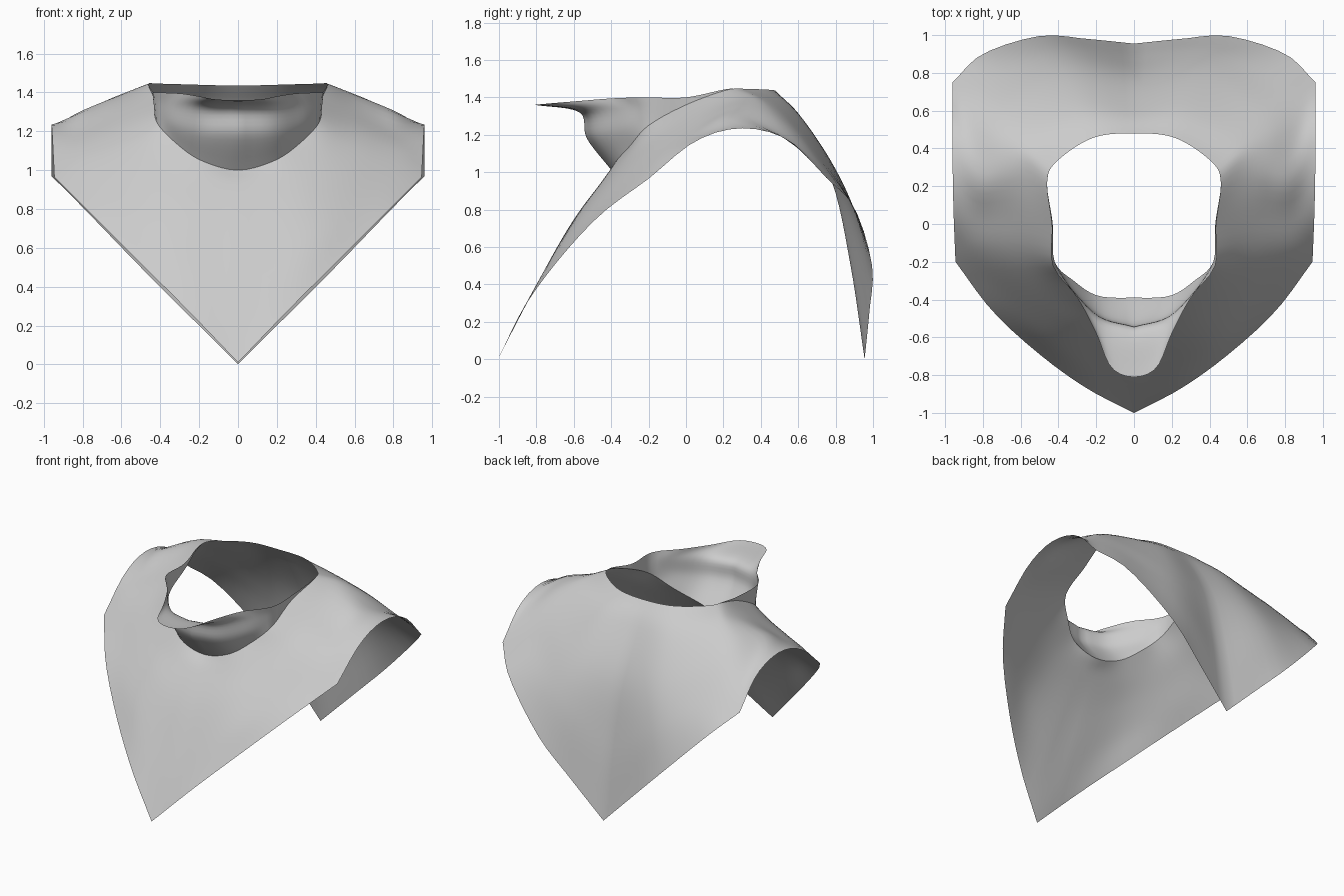
import bpy
import bmesh
from mathutils import Vector

cube = bpy.data.objects.get("Cube")
if cube:
    bpy.data.objects.remove(cube, do_unlink=True)

# One plain cloth colour
cloth = bpy.data.materials.new("light grey cloth")
cloth.use_nodes = True
cloth.diffuse_color = (0.6, 0.6, 0.6, 1)
cloth.node_tree.nodes["Principled BSDF"].inputs["Base Color"].default_value = cloth.diffuse_color

STEPS_AROUND = 14   # samples in each section of a guide curve
STEPS_DOWN = 6      # samples between neighbouring guide curves


def spline_point(points, t):
    """Point on a smooth curve; the first and last points only steer it."""
    spans = len(points) - 3
    i = min(int(t * spans), spans - 1)
    u = t * spans - i
    a, b, c, d = points[i:i + 4]
    return 0.5 * (2 * b + (c - a) * u + (2 * a - 5 * b + 4 * c - d) * u * u
                  + (3 * b - a - 3 * c + d) * u ** 3)


def mirrored(p):
    return Vector((-p.x, p.y, p.z))


def guide(sections, sharp=False, rounded=False):
    """Sample the front, shoulder and back sections of a half loop."""
    sections = [[Vector(p) for p in s] for s in sections]
    samples = []
    for k, s in enumerate(sections):
        before, after = 2 * s[0] - s[1], 2 * s[-1] - s[-2]
        if k > 0 and not sharp:
            before = sections[k - 1][-2]
        if k < len(sections) - 1 and not sharp:
            after = sections[k + 1][1]
        if rounded and k == 0:
            before = mirrored(s[1])
        if rounded and k == len(sections) - 1:
            after = mirrored(s[-2])
        path = [before] + s + [after]
        first = 0 if k == 0 else 1
        for j in range(first, STEPS_AROUND + 1):
            samples.append(spline_point(path, j / STEPS_AROUND))
    return samples


def loft(name, guides):
    """Skin a cloth sheet through the guide curves and mirror it."""
    bm = bmesh.new()
    rows = (len(guides) - 1) * STEPS_DOWN
    grid = [[] for _ in range(rows + 1)]
    for column in zip(*guides):
        col = list(column)
        path = [2 * col[0] - col[1]] + col + [2 * col[-1] - col[-2]]
        for r in range(rows + 1):
            grid[r].append(bm.verts.new(spline_point(path, r / rows)))
    for upper, lower in zip(grid, grid[1:]):
        for c in range(len(upper) - 1):
            bm.faces.new((upper[c], lower[c], lower[c + 1], upper[c + 1]))
    bmesh.ops.remove_doubles(bm, verts=bm.verts, dist=0.0005)
    for f in bm.faces:
        f.smooth = True
    mesh = bpy.data.meshes.new(name)
    bm.to_mesh(mesh)
    bm.free()
    mesh.materials.append(cloth)
    obj = bpy.data.objects.new(name, mesh)
    bpy.context.collection.objects.link(obj)
    mirror = obj.modifiers.new("mirror", "MIRROR")
    mirror.use_clip = True
    mirror.merge_threshold = 0.001
    return obj


# Neck opening, where collar and cape meet
neck_back = [(.41, .33, 1.445), (.22, .455, 1.44), (0, .48, 1.435)]
neck = guide([
    [(0, -.39, 1), (.19, -.38, 1.05), (.32, -.3, 1.14), (.42, -.2, 1.25)],
    [(.42, -.2, 1.25), (.43, 0, 1.36), (.46, .22, 1.44), neck_back[0]],
    neck_back], rounded=True)

# Collar rim, with a tongue that droops forward
rim = guide([
    [(0, -.81, 1.36), (.12, -.76, 1.365), (.2, -.58, 1.38), (.3, -.39, 1.395), (.43, -.22, 1.4)],
    [(.43, -.22, 1.4), (.435, 0, 1.4), (.46, .22, 1.445), neck_back[0]],
    neck_back], rounded=True)


def fold(front, share):
    """Collar fold: shaped in front, blended from rim to neck elsewhere."""
    shaped = guide([front], rounded=False)
    shaped[0].x = 0
    rest = [a.lerp(b, share) for a, b in zip(rim, neck)]
    return shaped + rest[len(shaped):]


upper_fold = fold([(0, -.57, 1.32), (.17, -.52, 1.32), (.31, -.37, 1.33), (.427, -.213, 1.35)], 1 / 3)
lower_fold = fold([(0, -.53, 1.18), (.18, -.48, 1.19), (.32, -.35, 1.23), (.423, -.207, 1.3)], 2 / 3)
loft("cowl_collar", [rim, upper_fold, lower_fold, neck])

# Cape guide curves, from the neck down to the hem
upper_cape = guide([
    [(0, -.48, .91), (.32, -.42, .98), (.54, -.2, 1.17)],
    [(.54, -.2, 1.17), (.57, .05, 1.31), (.57, .3, 1.4), (.53, .44, 1.38)],
    [(.53, .44, 1.38), (.28, .6, 1.31), (0, .6, 1.29)]])
middle_cape = guide([
    [(0, -.63, .7), (.38, -.52, .84), (.68, -.2, 1.1)],
    [(.68, -.2, 1.1), (.7, .05, 1.25), (.7, .3, 1.35), (.68, .55, 1.26)],
    [(.68, .55, 1.26), (.36, .78, 1.05), (0, .78, .95)]])
lower_cape = guide([
    [(0, -.82, .36), (.44, -.62, .68), (.82, -.2, 1.03)],
    [(.82, -.2, 1.03), (.83, .05, 1.2), (.83, .3, 1.29), (.82, .66, 1.11)],
    [(.82, .66, 1.11), (.43, .9, .8), (0, .88, .5)]])

# Hem with pointed front and back and a straight-cut opening at each arm
hem = guide([
    [(0, -1, .01), (.25, -.87, .27), (.5, -.69, .52), (.75, -.46, .77), (.945, -.2, .965)],
    [(.945, -.2, .965), (.955, .05, 1.165), (.96, .3, 1.235), (.96, .55, 1.17), (.96, .75, .97)],
    [(.96, .75, .97), (.8, .9, .81), (.5, .995, .5), (.25, .98, .25), (0, .955, 0)]], sharp=True)
loft("poncho_cape", [neck, upper_cape, middle_cape, lower_cape, hem])
